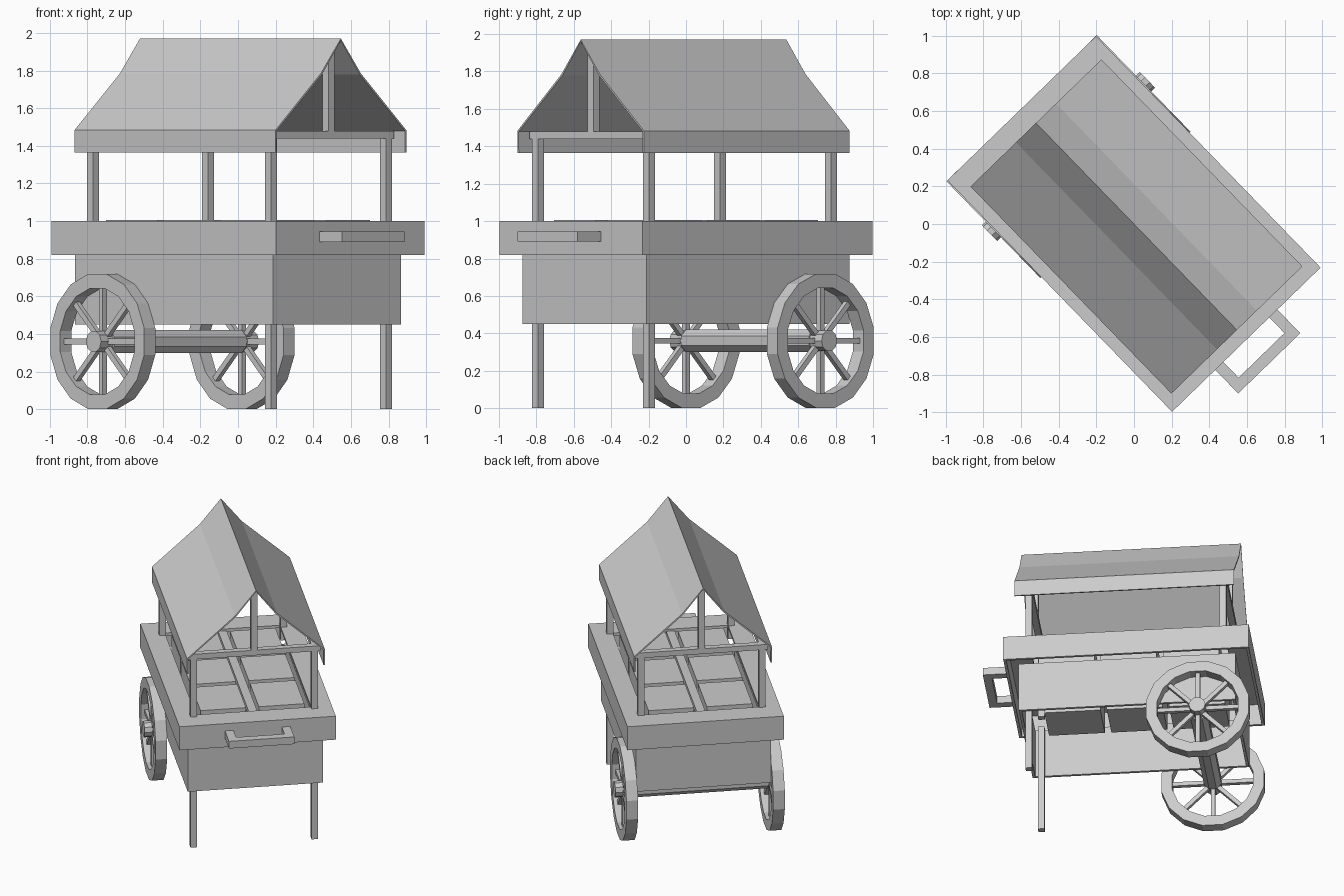
import bpy, bmesh, math
from mathutils import Matrix, Vector

old = bpy.data.objects.get("Cube")
if old:
    bpy.data.objects.remove(old, do_unlink=True)

TURN = math.radians(-45.85)   # the whole cart stands diagonally

grey = bpy.data.materials.new("light_grey")
grey.use_nodes = True
grey.diffuse_color = (0.6, 0.6, 0.6, 1)
grey.node_tree.nodes["Principled BSDF"].inputs["Base Color"].default_value = (0.6, 0.6, 0.6, 1)


def finish(name, bm):
    bmesh.ops.recalc_face_normals(bm, faces=bm.faces)
    mesh = bpy.data.meshes.new(name)
    bm.to_mesh(mesh)
    bm.free()
    mesh.materials.append(grey)
    obj = bpy.data.objects.new(name, mesh)
    obj.rotation_euler.z = TURN
    bpy.context.collection.objects.link(obj)
    return obj


def add_box(bm, lo, hi):
    lo, hi = Vector(lo), Vector(hi)
    m = Matrix.Translation((lo + hi) / 2) @ Matrix.Diagonal((hi - lo).to_4d())
    m[3][3] = 1
    bmesh.ops.create_cube(bm, size=1, matrix=m)


def box(name, lo, hi):
    bm = bmesh.new()
    add_box(bm, lo, hi)
    return finish(name, bm)


def post(name, x, y, z0, z1, w=0.046):
    return box(name, (x - w / 2, y - w / 2, z0), (x + w / 2, y + w / 2, z1))


def frame(name, outer, inner, z0, z1):
    """Rectangular ring given by outer and inner half sizes."""
    bm = bmesh.new()
    loops = []
    for (hx, hy), z in ((outer, z0), (outer, z1), (inner, z1), (inner, z0)):
        loops.append([bm.verts.new((sx * hx, sy * hy, z))
                      for sx, sy in ((-1, -1), (1, -1), (1, 1), (-1, 1))])
    for k in range(4):
        a, b = loops[k], loops[(k + 1) % 4]
        for i in range(4):
            j = (i + 1) % 4
            bm.faces.new((a[i], a[j], b[j], b[i]))
    return finish(name, bm)


def add_rod(bm, radius, sides, centre, length):
    m = (Matrix.Translation(centre) @ Matrix.Rotation(math.pi / 2, 4, 'X')
         @ Matrix.Rotation(math.pi / sides, 4, 'Z'))
    bmesh.ops.create_cone(bm, cap_ends=True, segments=sides, radius1=radius,
                          radius2=radius, depth=length, matrix=m)


# Body, counter skirt and counter top
frame("body_walls", (0.756, 0.475), (0.736, 0.455), 0.45, 0.82)
frame("counter_skirt", (0.857, 0.55), (0.837, 0.53), 0.82, 0.98)
frame("counter_top", (0.857, 0.55), (0.68, 0.405), 0.98, 1.0)

# Goods trays in two columns of three
for row in (-1, 0, 1):
    for side in (-1, 1):
        cx, cy = row * 0.435, side * 0.205
        box("goods_tray", (cx - 0.195, cy - 0.16, 0.72), (cx + 0.195, cy + 0.16, 1.005))
box("tray_divider", (-0.68, -0.03, 0.95), (0.68, 0.03, 0.985))

# Posts, legs and roof framing
FRONT, BACK, SIDE = 0.69, -0.667, 0.426
for y in (-SIDE, SIDE):
    post("front_leg", FRONT, y, 0, 0.82)
    for x in (FRONT, BACK):
        post("roof_post", x, y, 0.9, 1.45)
    box("side_rail", (BACK, y - 0.02, 1.44), (FRONT, y + 0.02, 1.48))
for x in (FRONT, BACK):
    box("tie_beam", (x - 0.023, -0.465, 1.44), (x + 0.023, 0.465, 1.48))
    post("king_post", x, 0, 1.47, 1.925)

# Roof sheet with hanging edges on the long sides
half = [(0.485, 1.365), (0.485, 1.483), (0.148, 1.785)]
profile = [(-y, z) for y, z in half] + [(0, 1.97)] + half[::-1]
bm = bmesh.new()
ends = [[bm.verts.new((x, y, z)) for y, z in profile] for x in (-0.748, 0.785)]
for i in range(len(profile) - 1):
    bm.faces.new((ends[0][i], ends[1][i], ends[1][i + 1], ends[0][i + 1]))
roof = finish("roof", bm)
up = sum(p.normal.z for p in roof.data.polygons)
solid = roof.modifiers.new("thickness", 'SOLIDIFY')
solid.thickness = 0.01
solid.offset = -1 if up > 0 else 1

# Handle at the front end
box("handle_bar", (0.973, -0.23, 0.89), (1.032, 0.23, 0.945))
for s in (-1, 1):
    y = s * 0.2
    box("handle_arm", (0.85, y - 0.03, 0.89), (0.98, y + 0.03, 0.945))

# Wheels and axle
AX, AZ, SIDES = -0.5, 0.36, 16


def wheel(name, side):
    bm = bmesh.new()
    loops = []
    for r, y in ((0.365, 0.475), (0.365, 0.557), (0.288, 0.557), (0.288, 0.475)):
        loops.append([bm.verts.new((AX + r * math.cos(a), side * y, AZ + r * math.sin(a)))
                      for a in ((i + 0.5) * math.tau / SIDES for i in range(SIDES))])
    for k in range(4):
        a, b = loops[k], loops[(k + 1) % 4]
        for i in range(SIDES):
            j = (i + 1) % SIDES
            bm.faces.new((a[i], a[j], b[j], b[i]))
    add_rod(bm, 0.058, 10, (AX, side * 0.53, AZ), 0.11)
    for i in range(8):
        spoke = bmesh.ops.create_cube(bm, size=1)["verts"]
        m = (Matrix.Translation((AX, side * 0.516, AZ)) @ Matrix.Rotation(i * math.pi / 4, 4, 'Y')
             @ Matrix.Translation((0.165, 0, 0)) @ Matrix.Diagonal((0.26, 0.03, 0.03, 1)))
        bmesh.ops.transform(bm, matrix=m, verts=spoke)
    return finish(name, bm)


wheel("right_wheel", -1)
wheel("left_wheel", 1)
bm = bmesh.new()
add_rod(bm, 0.066, 8, (AX, 0, AZ), 0.98)
finish("axle", bm)
